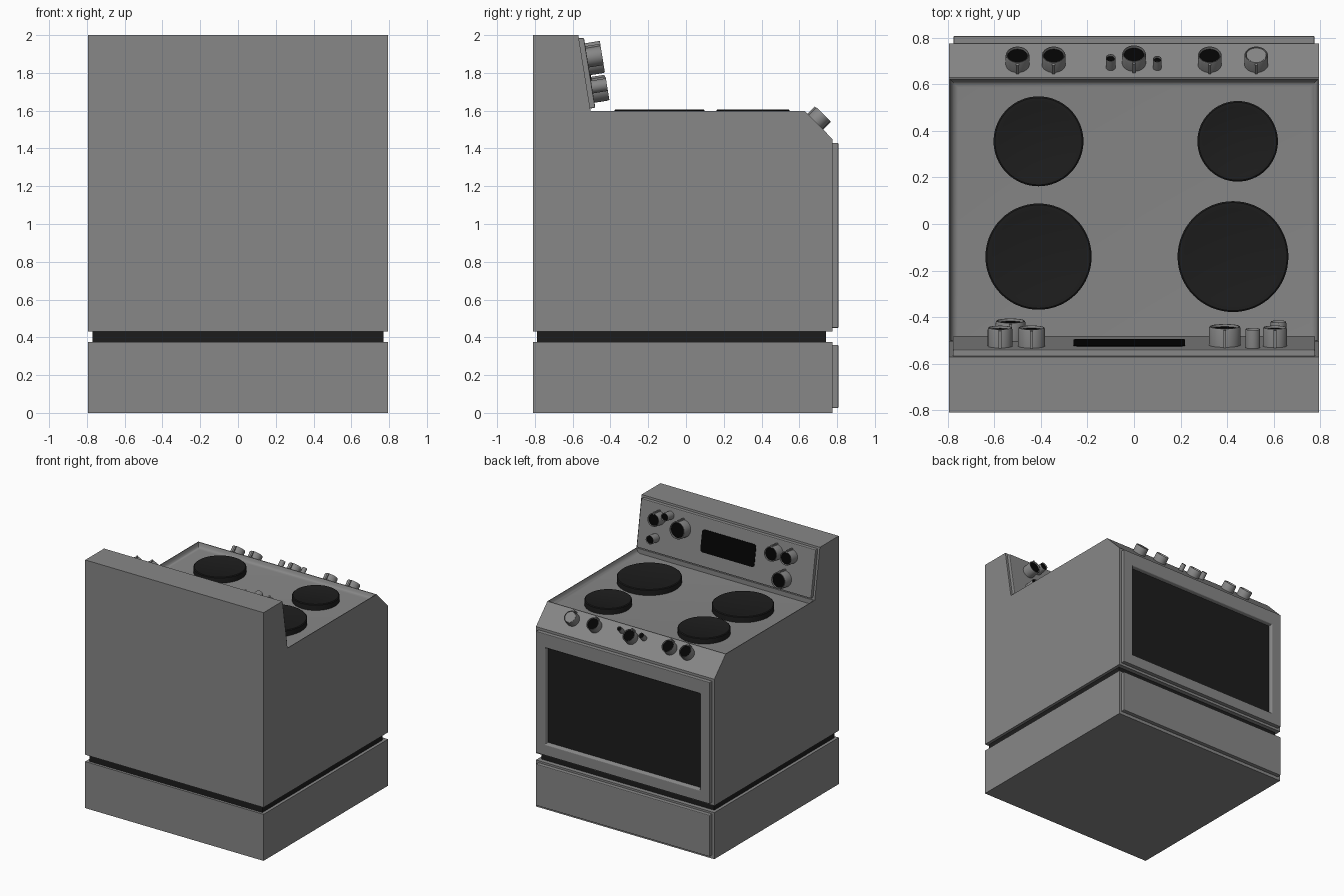
import bpy, bmesh, math
from mathutils import Matrix, Vector

if "Cube" in bpy.data.objects:
    bpy.data.objects.remove(bpy.data.objects["Cube"])


def material(name, v):
    m = bpy.data.materials.new(name)
    m.diffuse_color = (v, v, v, 1)
    m.use_nodes = True
    m.node_tree.nodes["Principled BSDF"].inputs["Base Color"].default_value = m.diffuse_color
    return m


BODY = material("grey_enamel", 0.242)
DARK = material("dark_grey", 0.012)
BLACK = material("black", 0.001)


def make(name, bm, mat=BODY, bevel=0.0, smooth=False):
    bmesh.ops.recalc_face_normals(bm, faces=bm.faces)
    me = bpy.data.meshes.new(name)
    bm.to_mesh(me)
    bm.free()
    ob = bpy.data.objects.new(name, me)
    bpy.context.collection.objects.link(ob)
    me.materials.append(mat)
    if bevel:
        b = ob.modifiers.new("bevel", 'BEVEL')
        b.width, b.segments = bevel, 2
    if smooth:
        smooth_by_angle(ob)
    return ob


def smooth_by_angle(ob):
    for o in bpy.context.selected_objects:
        o.select_set(False)
    bpy.context.view_layer.objects.active = ob
    ob.select_set(True)
    bpy.ops.object.shade_smooth_by_angle(angle=math.radians(35))


def box(name, lo, hi, **kw):
    bm = bmesh.new()
    bmesh.ops.create_cube(bm, size=1)
    for v in bm.verts:
        v.co = [(lo[i] + hi[i]) / 2 + v.co[i] * (hi[i] - lo[i]) for i in range(3)]
    return make(name, bm, **kw)


def loft(name, a, b, **kw):
    # solid between two matching outlines
    bm = bmesh.new()
    va, vb = [bm.verts.new(p) for p in a], [bm.verts.new(p) for p in b]
    bm.faces.new(va)
    bm.faces.new(vb)
    n = len(a)
    for i in range(n):
        bm.faces.new((va[i], va[(i + 1) % n], vb[(i + 1) % n], vb[i]))
    return make(name, bm, **kw)


def extrude_x(name, yz, hx, **kw):
    return loft(name, [(-hx, y, z) for y, z in yz], [(hx, y, z) for y, z in yz], **kw)


def lathe(name, profile, sides, mat=BODY, matrix=Matrix()):
    bm = bmesh.new()
    vs = [bm.verts.new((r, 0, z)) for r, z in profile]
    es = [bm.edges.new(p) for p in zip(vs, vs[1:])]
    bmesh.ops.spin(bm, geom=vs + es, cent=(0, 0, 0), axis=(0, 0, 1),
                   angle=2 * math.pi, steps=sides)
    bmesh.ops.remove_doubles(bm, verts=bm.verts, dist=1e-5)
    ob = make(name, bm, mat, smooth=True)
    ob.matrix_world = matrix
    return ob


def cut(ob, cutter):
    m = ob.modifiers.new("cut", 'BOOLEAN')
    m.operation, m.object, m.solver = 'DIFFERENCE', cutter, 'EXACT'
    bpy.context.view_layer.objects.active = ob
    bpy.ops.object.modifier_apply(modifier=m.name)
    bpy.data.objects.remove(cutter)


def frame(pos, normal):
    q = Vector(normal).to_track_quat('Z', 'Y')
    return Matrix.Translation(pos) @ q.to_matrix().to_4x4()


# base, recessed gap and main body with backsplash
W = 0.795
box("base", (-W, -0.81, 0), (W, 0.775, 0.375))
box("gap", (-0.77, -0.79, 0.37), (0.77, 0.74, 0.435), mat=DARK)
body = extrude_x("body", [(-0.81, 0.43), (0.775, 0.43), (0.775, 1.45), (0.63, 1.598),
                          (-0.505, 1.598), (-0.57, 2.0), (-0.81, 2.0)], W)


def rect_z(hx, y0, y1, z):
    return [(-hx, y0, z), (hx, y0, z), (hx, y1, z), (-hx, y1, z)]


# sunken cooktop with a rounded lip
FLOOR = 1.56
cut(body, loft("cooktop_cutter", rect_z(0.778, -0.5, 0.608, FLOOR),
               rect_z(0.791, -0.5, 0.624, 1.6)))
bm = bmesh.new()
bm.from_mesh(body.data)
rim = [e for e in bm.edges if all(abs(v.co.z - FLOOR) < 0.001 for v in e.verts)
       and max(v.co.y for v in e.verts) > 0]
bmesh.ops.bevel(bm, geom=rim, offset=0.022, segments=5, profile=0.5, affect='EDGES')
bm.to_mesh(body.data)
bm.free()
smooth_by_angle(body)

# drawer and oven door with window
box("drawer", (-0.775, 0.77, 0.025), (0.775, 0.807, 0.36), bevel=0.006)
door = box("oven_door", (-0.775, 0.77, 0.45), (0.775, 0.807, 1.43))


def rect_y(hx, z0, z1, y):
    return [(-hx, y, z0), (hx, y, z0), (hx, y, z1), (-hx, y, z1)]


cut(door, loft("window_cutter", rect_y(0.682, 0.548, 1.31, 0.78),
               rect_y(0.692, 0.538, 1.32, 0.81)))
b = door.modifiers.new("bevel", 'BEVEL')
b.width, b.segments = 0.005, 2
box("window_glass", (-0.68, 0.775, 0.55), (0.68, 0.784, 1.308), mat=DARK)

# burners
for i, (x, y, r) in enumerate([(-0.41, 0.355, 0.193), (0.445, 0.355, 0.173),
                               (-0.41, -0.14, 0.228), (0.425, -0.14, 0.238)]):
    lathe(f"burner_{i + 1}", [(0, 1.55), (r, 1.55), (r, 1.602), (r - 0.006, 1.607),
                              (r * 0.88, 1.607), (r * 0.85, 1.605), (0, 1.605)],
          64, DARK, Matrix.Translation((x, y, 0)))


# control panel on the backsplash
def panel_y(z):
    return -0.48 - 0.162 * (z - 1.615)


extrude_x("control_panel", [(-0.52, 1.61), (panel_y(1.615), 1.615),
                            (panel_y(1.985), 1.985), (-0.58, 1.985)], 0.778, bevel=0.006)
PANEL_N = (0, 0.987, 0.16)

# rounded display
bm = bmesh.new()
bmesh.ops.create_cube(bm, size=1)
for v in bm.verts:
    v.co = (v.co.x * 0.48, v.co.y * 0.175, v.co.z * 0.008)
upright = [e for e in bm.edges if abs(e.verts[0].co.z - e.verts[1].co.z) > 0.001]
bmesh.ops.bevel(bm, geom=upright, offset=0.022, segments=5, profile=0.5, affect='EDGES')
make("display", bm, BLACK).matrix_world = frame((-0.02, panel_y(1.808), 1.808), PANEL_N)


# knobs: ring, recessed cap, pointer rib on the larger ones
def knob(name, pos, normal, r, h, cap=BLACK):
    m = frame(pos, normal)
    rim = r * 0.84
    lathe(name, [(0, -0.01), (r, -0.01), (r, h * 0.9), (r * 0.95, h), (rim + 0.003, h),
                 (rim, h - 0.012), (rim, h - 0.02)], 32, BODY, m)
    top = h - 0.01 if cap == BLACK else h - 0.003
    lathe(name + "_cap", [(rim, h - 0.02), (rim, top), (0, top)], 32, cap, m)
    if r > 0.04:
        rib = box(name + "_pointer", (-0.006, r - 0.01, 0), (0.006, r + 0.01, h - 0.004))
        rib.matrix_world = m


for i, (x, z, r) in enumerate([(0.39, 1.855, 0.068), (0.605, 1.88, 0.052), (0.51, 1.925, 0.032),
                               (0.62, 1.725, 0.034), (-0.44, 1.885, 0.058),
                               (-0.575, 1.885, 0.053), (-0.53, 1.705, 0.064)]):
    knob(f"panel_knob_{i + 1}", (x, panel_y(z), z), PANEL_N, r, 0.08)

FRONT_N = (0, 0.707, 0.707)
for i, (x, y, r, h, cap) in enumerate([
        (-0.5, 0.685, 0.051, 0.06, BLACK), (-0.345, 0.685, 0.051, 0.06, BLACK),
        (0, 0.69, 0.051, 0.06, BLACK), (0.325, 0.685, 0.051, 0.06, BLACK),
        (0.525, 0.685, 0.051, 0.06, BODY), (-0.1, 0.672, 0.021, 0.06, BLACK),
        (0.1, 0.67, 0.018, 0.055, BLACK)]):
    knob(f"front_knob_{i + 1}", (x, y, 2.225 - y), FRONT_N, r, h, cap)
